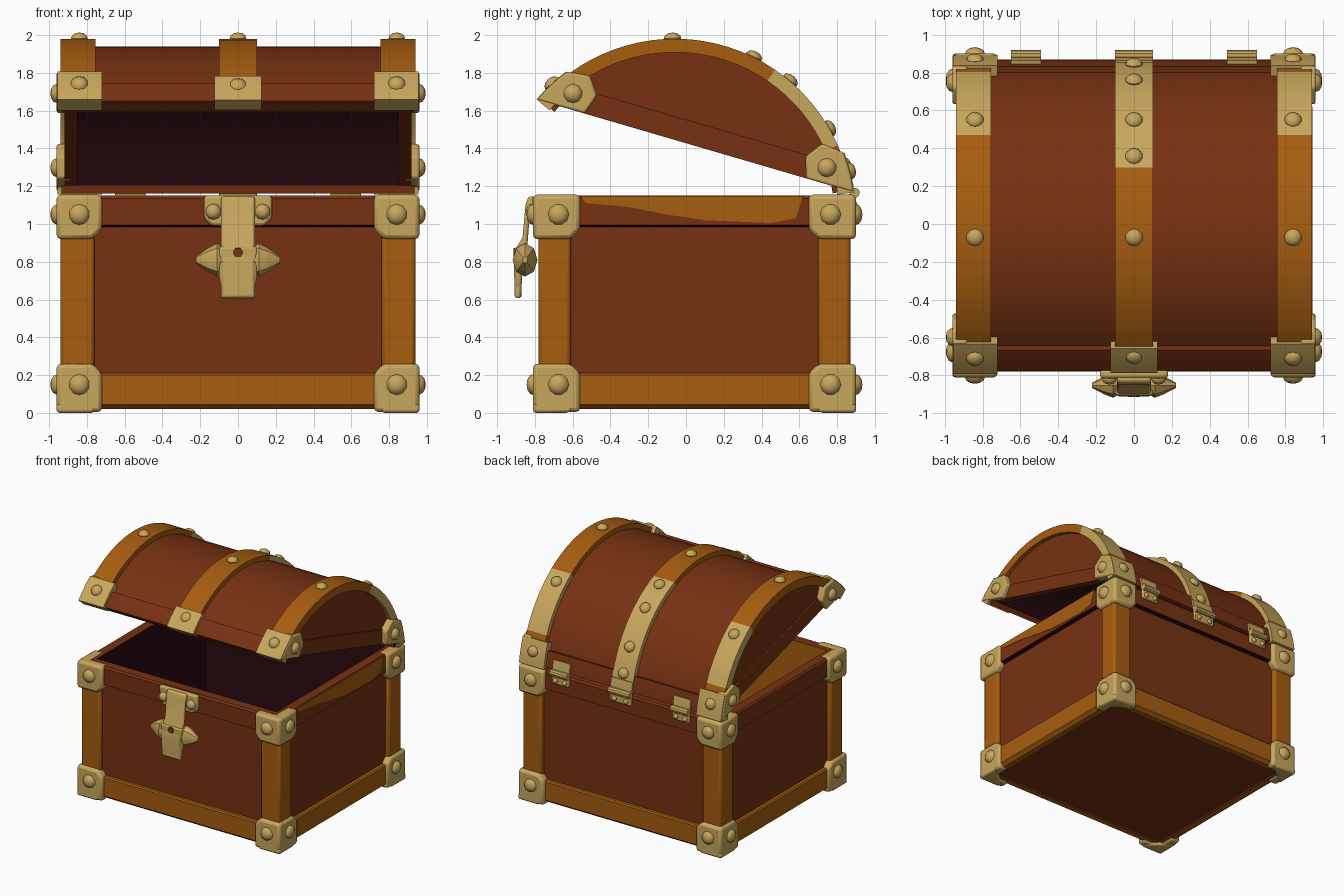
import bpy, bmesh, math
from mathutils import Matrix, Vector

if "Cube" in bpy.data.objects:
    bpy.data.objects.remove(bpy.data.objects["Cube"])


def material(name, rgb):
    m = bpy.data.materials.new(name)
    m.diffuse_color = (*rgb, 1)
    m.use_nodes = True
    m.node_tree.nodes["Principled BSDF"].inputs["Base Color"].default_value = m.diffuse_color
    return m


WOOD, TRIM, METAL, DARK = 0, 1, 2, 3
MATS = [material("red_brown_wood", (0.185, 0.031, 0.006)),
        material("orange_trim", (0.385, 0.11, 0.005)),
        material("pale_brass", (0.58, 0.385, 0.11)),
        material("dark_lining", (0.024, 0.003, 0.005))]

CY, HX, HY = 0.045, 0.94, 0.825          # base centre and half sizes
LID = Matrix.Translation((0, 0.05, 1.413)) @ Matrix.Rotation(math.radians(-16.3), 4, 'X')
AV = -0.39                               # height of the lid arc centre
I = Matrix.Identity(4)


def finish(name, bm, mat=None, M=I, bevel=0):
    bmesh.ops.recalc_face_normals(bm, faces=bm.faces)
    if mat is not None:
        for f in bm.faces:
            f.material_index = mat
    bm.transform(M)
    me = bpy.data.meshes.new(name)
    bm.to_mesh(me)
    bm.free()
    for m in MATS:
        me.materials.append(m)
    ob = bpy.data.objects.new(name, me)
    bpy.context.collection.objects.link(ob)
    if bevel:
        b = ob.modifiers.new("bevel", 'BEVEL')
        b.width, b.segments, b.limit_method = bevel, 2, 'ANGLE'
        b.angle_limit = math.radians(40)
    return ob


def prism(name, pts, axis, a0, a1, mat, M=I, bevel=0, rule=None):
    """Extrude a 2D outline along one axis."""
    put = {'x': lambda p, a: (a, p[0], p[1]), 'y': lambda p, a: (p[0], a, p[1]),
           'z': lambda p, a: (p[0], p[1], a)}[axis]
    bm = bmesh.new()
    A, B = ([bm.verts.new(put(p, a)) for p in pts] for a in (a0, a1))
    bm.faces.new(A)
    bm.faces.new(B)
    n = len(pts)
    for i in range(n):
        bm.faces.new((A[i], A[(i + 1) % n], B[(i + 1) % n], B[i]))
    for f in bm.faces:
        f.material_index = rule(f) if rule else mat
    return finish(name, bm, None, M, bevel)


def box(name, x0, x1, y0, y1, z0, z1, mat, M=I, bevel=0):
    return prism(name, [(x0, y0), (x1, y0), (x1, y1), (x0, y1)], 'z', z0, z1, mat, M, bevel)


def loft(name, rings, mats, cap0, cap1):
    """Stack rectangular rings given as (inset, height), one colour per step."""
    bm = bmesh.new()
    loops = [[bm.verts.new((sx * (HX - d), CY + sy * (HY - d), z))
              for sx, sy in ((-1, -1), (1, -1), (1, 1), (-1, 1))] for d, z in rings]
    bm.faces.new(loops[0]).material_index = cap0
    bm.faces.new(loops[-1]).material_index = cap1
    for a, b, m in zip(loops, loops[1:], mats):
        for i in range(4):
            side = m[i] if isinstance(m, tuple) else m
            bm.faces.new((a[i], a[(i + 1) % 4], b[(i + 1) % 4], b[i])).material_index = side
    return finish(name, bm)


def arc(r, a0, a1, n=24):
    return [(r * math.cos(math.radians(a0 + (a1 - a0) * i / n)),
             r * math.sin(math.radians(a0 + (a1 - a0) * i / n)) + AV) for i in range(n + 1)]


def at_height(r, v):
    return math.degrees(math.asin((v - AV) / r))


def shell(name, x0, x1, r0, r1, a0, a1, mat, rule=None, n=24):
    """Curved strap of the lid; angle None means down to the lid's lower plane."""
    def lim(r):
        e = at_height(r, 0)
        return (e if a0 is None else a0), (180 - e if a1 is None else a1)
    pts = arc(r1, *lim(r1), n) + arc(r0, *lim(r0), n)[::-1]
    return prism(name, pts, 'x', x0, x1, mat, LID, 0, rule)


def rivet(name, p, normal, M=I, r=0.05, h=0.034):
    bm = bmesh.new()
    bmesh.ops.create_uvsphere(bm, u_segments=10, v_segments=6, radius=1)
    q = Vector((0, 0, 1)).rotation_difference(Vector(normal)).to_matrix().to_4x4()
    bm.transform(Matrix.Translation(p) @ q @ Matrix.Diagonal((r, r, h, 1)))
    finish(name, bm, METAL, M)


def lid_rivet(x, a, r=0.945):
    c, s = math.cos(math.radians(a)), math.sin(math.radians(a))
    rivet("lid_rivet", (x, r * c, r * s + AV), (0, c, s), LID, 0.046, 0.03)


# Base: hollow tub with overhanging rim, and plinth
loft("base_tub", [(.035, .15), (.035, .985), (0, .995), (0, 1.135), (.012, 1.15), (.09, 1.15), (.09, .2)],
     [WOOD, DARK, WOOD, WOOD, WOOD, (TRIM, DARK, DARK, DARK)], WOOD, DARK)
loft("plinth", [(.09, .03), (.08, .02), (.03, .02), (0, .045), (0, .2), (.01, .21), (.06, .21)],
     [WOOD, TRIM, TRIM, TRIM, TRIM, TRIM], WOOD, TRIM)

# Painted patch on the right rim
prism("rim_patch", [(-.56, 1.148), (-.53, 1.11), (-.3, 1.09), (-.1, 1.05), (.1, 1.02), (.45, 1.005),
                    (.58, 1.03), (.62, 1.148)], 'x', HX - .004, HX + .003, TRIM)


def plate(u0, u1, v0, v1, cut):
    """Plate outline with the corner (u0, v1) clipped."""
    return [(u0, v0), (u1, v0), (u1, v1), (u0 + (cut if u1 > u0 else -cut), v1),
            (u0, v1 - (cut if v1 > v0 else -cut))]


# Corner posts and metal corner caps with rivets
for sx in (-1, 1):
    for sy in (-1, 1):
        L = [(.76, .825), (.94, .825), (.94, .655), (.86, .655), (.86, .745), (.76, .745)]
        prism("corner_post", [(sx * x, CY + sy * y) for x, y in L], 'z', .1, 1.0, TRIM, I, .02)
        for z0, z1, zr in ((0.005, .26, .15), (1.155, .92, 1.05)):
            xp = [(sx * u, v) for u, v in plate(.72, .96, z0, z1, .05)]
            yp = [(CY + sy * u, v) for u, v in plate(.605, .855, z0, z1, .05)]
            prism("corner_cap_face", xp, 'y', CY + sy * .77, CY + sy * .855, METAL, I, .022)
            prism("corner_cap_side", yp, 'x', sx * .87, sx * .96, METAL, I, .022)
            rivet("corner_rivet", (sx * .84, CY + sy * .855, zr), (0, sy, 0), I, .055)
            rivet("corner_rivet", (sx * .96, CY + sy * .72, zr), (sx, 0, 0), I, .055)
        foot = [(.76, .855), (.96, .855), (.96, .65), (.76, .81)]
        prism("corner_cap_foot", [(sx * x, CY + sy * y) for x, y in foot], 'z', 0, .05, METAL, I, .015)

# Lid: barrel boards with dark lining
inner = lambda f: DARK if math.hypot(f.calc_center_median().y, f.calc_center_median().z - AV) < .86 \
    and abs(f.normal.x) < .5 and len(f.verts) == 4 and f.calc_area() > .16 * .3 else WOOD
barrel = shell("lid_barrel", -.9, .9, .84, .9, None, None, WOOD,
               lambda f: DARK if len(f.verts) == 4 and max(
                   math.hypot(v.co.y, v.co.z - AV) for v in f.verts) < .86 else WOOD)
# Lower lid rim, front and back
lo = at_height(.932, .12)
e = at_height(.932, 0)
for a0, a1 in ((e, lo), (180 - lo, 180 - e)):
    shell("lid_rim", -.935, .935, .845, .932, a0, a1, WOOD, None, 4)

for s in (-1, 1):
    # Recessed end panel, its lining and lower rail
    pe = at_height(.885, 0)
    prism("lid_end_panel", arc(.885, pe, 180 - pe), 'x', s * .86, s * .905, WOOD, LID)
    le = at_height(.842, .01)
    prism("lid_end_lining", arc(.842, le, 180 - le), 'x', s * .853, s * .861, DARK, LID)
    w0, w1 = (math.sqrt(.925 ** 2 - (v - AV) ** 2) for v in (0, .12))
    prism("lid_end_rail", [(-w0, 0), (w0, 0), (w1, .12), (-w1, .12)], 'x', s * .85, s * .918, WOOD, LID)

    # End straps: trim with a brass stretch at the back
    x0, x1 = s * .755, s * .94
    for a0, a1, m, n in ((None, 40, TRIM, 6), (40, 72, METAL, 8), (72, None, TRIM, 20)):
        shell("lid_end_strap", x0, x1, .87, .942, a0, a1, m, None, n)
    # Corner caps of the lid
    for t in (-1, 1):
        aa = at_height(.958, 0)
        pts = arc(.958, aa, 37, 4) + [(.64, .2), (.575, .11), (.61, 0)]
        prism("lid_cap_side", [(-t * y, v) for y, v in pts], 'x', s * .88, s * .96, METAL, LID, .012)
        a0, a1 = (aa, 37) if t < 0 else (143, 180 - aa)
        shell("lid_cap_face", s * .72, s * .955, .87, .96, a0, a1, METAL, None, 5)
        rivet("lid_cap_rivet", (s * .96, -t * .70, .085), (s, 0, 0), LID, .05)
        lid_rivet(s * .84, 31 if t < 0 else 149, .96)
    for a in (66, 107):
        lid_rivet(s * .84, a)

# Centre strap and its front clasp plate
shell("lid_centre_strap", -.1, .1, .87, .94, None, 84, METAL, None, 16)
shell("lid_centre_strap", -.1, .1, .87, .94, 84, None, TRIM, None, 18)
shell("lid_centre_plate", -.125, .125, .87, .955, 145, 180 - at_height(.955, 0), METAL, None, 4)
for a in (33, 46, 66, 80, 107, 149):
    lid_rivet(0, a)

# Hinges
for x, w in ((-.57, .08), (0, .1), (.57, .08)):
    bm = bmesh.new()
    bmesh.ops.create_cone(bm, cap_ends=True, segments=10, radius1=.028, radius2=.028, depth=2 * w)
    finish("hinge_barrel", bm, METAL, Matrix.Translation((x, .892, 1.165)) @ Matrix.Rotation(math.pi / 2, 4, 'Y'))
    box("hinge_base_leaf", x - w, x + w, .86, .89, 1.07, 1.16, METAL, I, .008)
    shell("hinge_lid_leaf", x - w, x + w, .9, .95, None, 30, METAL, None, 3)
    for s in (-1, 1):
        rivet("hinge_rivet", (x + s * w * .55, .89, 1.1), (0, 1, 0), I, .022, .018)

# Lock: mount, hanging hasp, side knobs and keyhole
prism("lock_mount", [(-.18, 1.15), (-.18, 1.03), (-.14, .99), (.14, .99), (.18, 1.03), (.18, 1.15)],
      'y', -.815, -.77, METAL, I, .015)
for s in (-1, 1):
    rivet("lock_rivet", (s * .13, -.815, 1.065), (0, -1, 0), I, .042)
prism("hasp", [(-.80, 1.145), (-.835, 1.145), (-.85, 1.1), (-.865, .93), (-.9, .87), (-.91, .78), (-.908, .61),
               (-.875, .605), (-.865, .75), (-.84, .88), (-.825, 1.08), (-.80, 1.1)],
      'x', -.09, .09, METAL, I, .012)
prism("lock_body", [(-.1, .72), (-.085, .64), (-.06, .61), (.06, .61), (.085, .64), (.1, .72), (.1, .88), (-.1, .88)],
      'y', -.905, -.87, METAL, I, .012)
for s in (-1, 1):
    for r1, r2, xa, xb in ((.06, .088, .07, .11), (.088, .065, .11, .155), (.065, .018, .155, .222)):
        bm = bmesh.new()
        bmesh.ops.create_cone(bm, cap_ends=True, segments=8, radius1=r1, radius2=r2, depth=xb - xa)
        finish("lock_knob", bm, METAL, Matrix.Translation((s * (xa + xb) / 2, -.852, .81))
               @ Matrix.Rotation(s * math.pi / 2, 4, 'Y') @ Matrix.Diagonal((1, .75, 1, 1)))
prism("keyhole", [(.028 * math.cos(k * math.pi / 3), .85 + .028 * math.sin(k * math.pi / 3)) for k in range(6)],
      'y', -.913, -.904, WOOD)

# Smooth shading with sharp edges kept
bpy.ops.object.select_all(action='SELECT')
bpy.context.view_layer.objects.active = barrel
bpy.ops.object.shade_smooth_by_angle(angle=math.radians(35))
